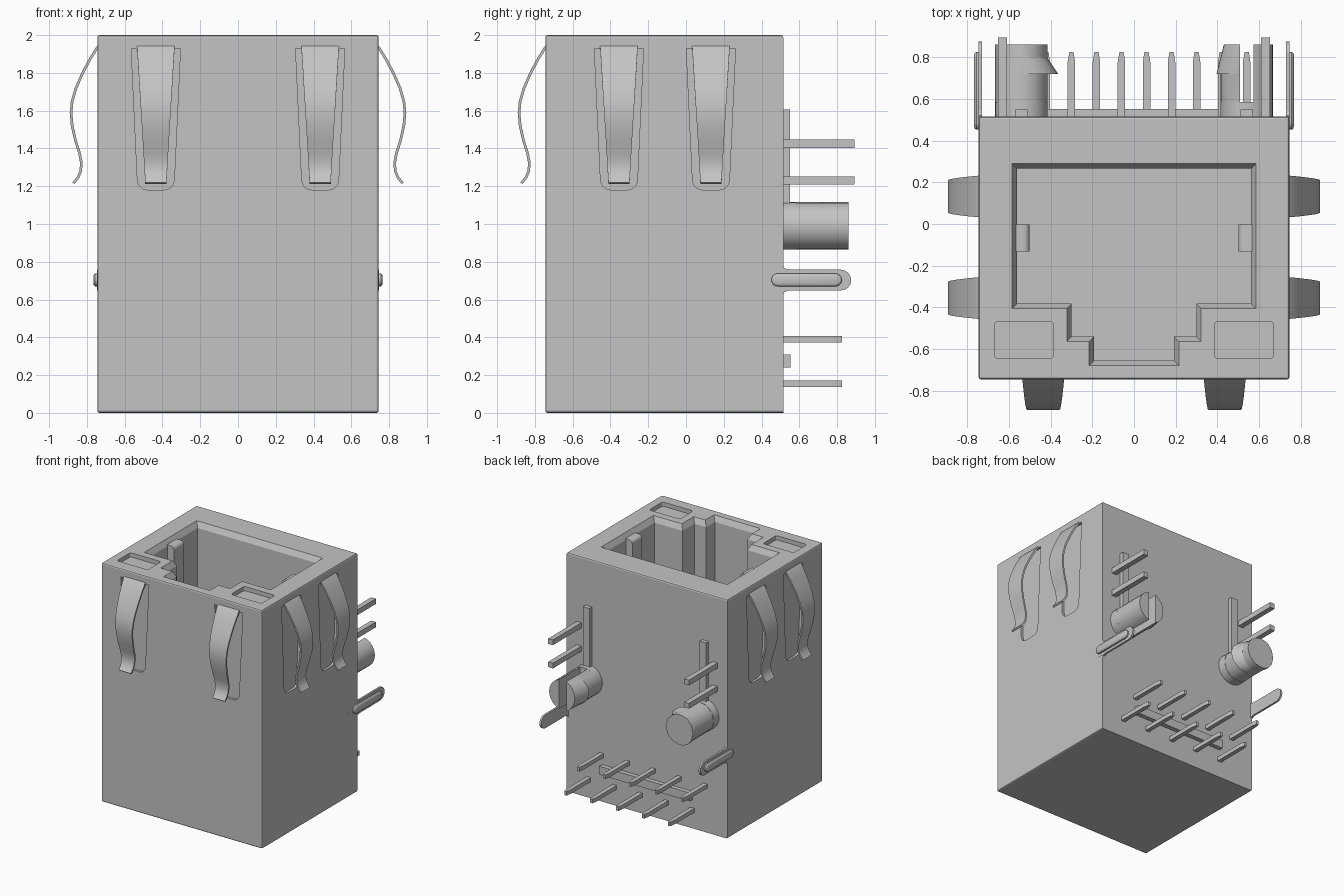
import bpy, bmesh, math

if "Cube" in bpy.data.objects:
    bpy.data.objects.remove(bpy.data.objects["Cube"])

grey = bpy.data.materials.new("plain_grey")
grey.diffuse_color = (0.55, 0.55, 0.55, 1)
grey.use_nodes = True
grey.node_tree.nodes["Principled BSDF"].inputs["Base Color"].default_value = grey.diffuse_color


def loft(name, rings, smooth=False):
    """Closed solid through rings of 3D points, capped at both ends."""
    bm = bmesh.new()
    rows = [[bm.verts.new(p) for p in r] for r in rings]
    n = len(rows[0])
    for a, b in zip(rows, rows[1:]):
        for i in range(n):
            j = (i + 1) % n
            bm.faces.new((a[i], a[j], b[j], b[i]))
    bm.faces.new(rows[0])
    bm.faces.new(rows[-1])
    bmesh.ops.recalc_face_normals(bm, faces=bm.faces)
    me = bpy.data.meshes.new(name)
    bm.to_mesh(me)
    bm.free()
    me.materials.append(grey)
    ob = bpy.data.objects.new(name, me)
    bpy.context.collection.objects.link(ob)
    if smooth:
        bpy.ops.object.select_all(action='DESELECT')
        ob.select_set(True)
        bpy.context.view_layer.objects.active = ob
        bpy.ops.object.shade_smooth_by_angle(angle=math.radians(35))
    return ob


def rect(x0, x1, y0, y1):
    return [(x0, y0), (x1, y0), (x1, y1), (x0, y1)]


def box(name, x, y, z):
    return loft(name, [[(a, b, h) for a, b in rect(*x, *y)] for h in z])


def round_poly(pts, r, steps=5):
    """Round each corner of a convex polygon; r is one radius per corner."""
    out = []
    for i, p in enumerate(pts):
        if r[i] == 0:
            out.append(p)
            continue
        a, b = pts[i - 1], pts[(i + 1) % len(pts)]
        da, db = math.dist(a, p), math.dist(b, p)
        s = [p[k] + (a[k] - p[k]) * r[i] / da for k in (0, 1)]
        e = [p[k] + (b[k] - p[k]) * r[i] / db for k in (0, 1)]
        for t in range(steps + 1):
            t /= steps
            out.append(tuple((1 - t) ** 2 * s[k] + 2 * t * (1 - t) * p[k] + t * t * e[k] for k in (0, 1)))
    return out


def capsule(y0, y1, z0, z1, n=8):
    """Pill outline lying along y."""
    r, zc = (z1 - z0) / 2, (z0 + z1) / 2
    arc = [math.pi * i / n - math.pi / 2 for i in range(n + 1)]
    return ([(y1 - r + r * math.cos(a), zc + r * math.sin(a)) for a in arc]
            + [(y0 + r - r * math.cos(a), zc - r * math.sin(a)) for a in arc])


def bake(ob):
    """Replace the mesh by its modified result."""
    dg = bpy.context.evaluated_depsgraph_get()
    me = bpy.data.meshes.new_from_object(ob.evaluated_get(dg))
    ob.modifiers.clear()
    ob.data = me


def cut(ob, cutter):
    m = ob.modifiers.new("cut", 'BOOLEAN')
    m.operation, m.solver, m.object = 'DIFFERENCE', 'EXACT', cutter
    bake(ob)
    bpy.data.objects.remove(cutter)


# housing with softened front, side and top edges
H, BACK = 0.745, 0.515
body = box("housing", (-H, H), (-H, BACK), (0, 2))
bm = bmesh.new()
bm.from_mesh(body.data)
edges = [e for e in bm.edges if any(v.co.y < 0 for v in e.verts) or all(v.co.z > 1 for v in e.verts)]
bmesh.ops.bevel(bm, geom=edges, offset=0.012, segments=2, profile=0.5, affect='EDGES')
bm.to_mesh(body.data)
bm.free()


# plug opening with a chamfered rim
def opening(half, z):
    return [(x, y, z) for x, y in half] + [(-x, y, z) for x, y in reversed(half)]


rim = [(.585, .29), (.585, -.405), (.322, -.405), (.322, -.563), (.215, -.563), (.215, -.678)]
wall = [(.56, .265), (.56, -.382), (.3, -.382), (.3, -.54), (.192, -.54), (.192, -.655)]
cut(body, loft("opening_cutter", [opening(rim, 2.05), opening(rim, 2.0),
                                  opening(wall, 1.955), opening(wall, 0.7)]))

# indicator recesses beside the plug opening
for s in (-1, 1):
    p = round_poly(rect(s * .527 - .142, s * .527 + .142, -.645, -.468), [.02] * 4, 3)
    cut(body, loft("indicator_cutter", [[(x, y, z) for x, y in p] for z in (1.965, 2.05)]))


# spring fingers in tapered windows on the front and both sides
def place(side, u, off, z):
    return {"front": (u, -H - off, z), "right": (H + off, u, z), "left": (-H - off, u, z)}[side]


path = [(-.012, 1.955), (.008, 1.935), (.045, 1.875), (.085, 1.80), (.12, 1.72), (.14, 1.65),
        (.146, 1.59), (.14, 1.52), (.122, 1.44), (.1, 1.37), (.091, 1.32), (.095, 1.28),
        (.108, 1.25), (.132, 1.22)]
T = 0.014


def spring(side, c):
    win = round_poly([(-.13, 1.93), (.13, 1.93), (.095, 1.18), (-.095, 1.18)], [0, 0, .06, .06])
    cut(body, loft("window_cutter", [[place(side, c + u, o, z) for u, z in win] for o in (-.02, .05)]))
    rings = []
    for i, (o, z) in enumerate(path):
        a, b = path[max(i - 1, 0)], path[min(i + 1, len(path) - 1)]
        d = math.dist(a, b)
        no, nz = (b[1] - a[1]) / d * T, -(b[0] - a[0]) / d * T
        w = .056 + (z - 1.22) / .73 * .044
        rings.append([place(side, c - w, o, z), place(side, c + w, o, z),
                      place(side, c + w, o + no, z + nz), place(side, c - w, o + no, z + nz)])
    loft(side + "_spring_finger", rings, True)


for side, centres in (("front", (-.435, .435)), ("right", (-.355, .132)), ("left", (-.355, .132))):
    for c in centres:
        spring(side, c)

# solder pins in two staggered rows, with tapered tips
for row, z in enumerate((.155, .39)):
    for i in range(5):
        x = (.54 - .24 * i) * (1 if row == 0 else -1)
        loft("contact_pin", [[(a, y, b) for a, b in rect(x - w, x + w, z - .017, z + .017)]
                             for y, w in ((.50, .018), (.775, .018), (.825, .010))])

# stand-off bar between the pin rows
box("standoff_bar", (-.42, .42), (.50, .552), (.24, .31))


# half of a split post: circle segment between two x offsets from its centre
def post_half(name, cx, lo, hi, stations, s):
    r, rings = .126, []
    for y, k in stations:
        pts = []
        for i in range(13):
            t = math.pi * i / 12
            a0 = math.acos(max(-1, min(1, (lo if s > 0 else -hi) / r)))
            a = a0 * (2 * t / math.pi - 1)
            u, v = r * math.cos(a), r * math.sin(a)
            edge = lo if s > 0 else -hi
            pts.append((cx + s * (edge + (u - edge) * k), y, .99 + v))
        rings.append(pts)
    loft(name, rings, True)


for s in (-1, 1):
    cx = s * .54
    # inner half has a barb, outer half is plain, joined by a full round root
    post_half("post_plain_half", cx, .033, .126, ((.50, 1), (.86, 1)), s)
    post_half("post_barbed_half", cx, -.126, -.033,
              ((.50, 1), (.718, 1), (.72, 1.2), (.86, .82)), -s)
    ring = [(.126 * math.cos(math.tau * i / 32), .126 * math.sin(math.tau * i / 32)) for i in range(32)]
    loft("post_root", [[(cx + a, y, .99 + b) for a, b in ring] for y in (.50, .585)], True)
    # guide rib above the post
    box("guide_rib", (cx - .03, cx + .03), (.50, .55), (1.0, 1.605))
    # indicator leads
    for z in (1.425, 1.23):
        box("indicator_lead", (s * .63 - .022, s * .63 + .022), (.50, .893), (z - .022, z + .022))
    # board lock tab with raised bead
    tab = capsule(.40, .875, .648, .758)
    loft("lock_tab", [[(s * x, y, z) for y, z in tab] for x in (.729, .7452)])
    flare = [(.50, .625), (.515, .625), (.52, .64), (.545, .648), (.545, .758),
             (.52, .766), (.515, .78), (.50, .78)]
    loft("lock_tab_root", [[(s * x, y, z) for y, z in flare] for x in (.729, .745)])
    beads = [(.735, 0), (.756, 0), (.763, .005), (.766, .013)]
    loft("lock_bead", [[(s * x, y, z) for y, z in capsule(.452 + d, .825 - d, .67 + d, .738 - d)]
                       for x, d in beads], True)
    # guide ridge inside the opening, rounded at its top inner edge
    prof = round_poly([(.60, .69), (.60, 1.965), (.50, 1.965), (.50, .69)], [0, 0, .035, 0])
    loft("inner_ridge", [[(s * x, y, z) for x, z in prof] for y in (-.132, -.003)], True)
